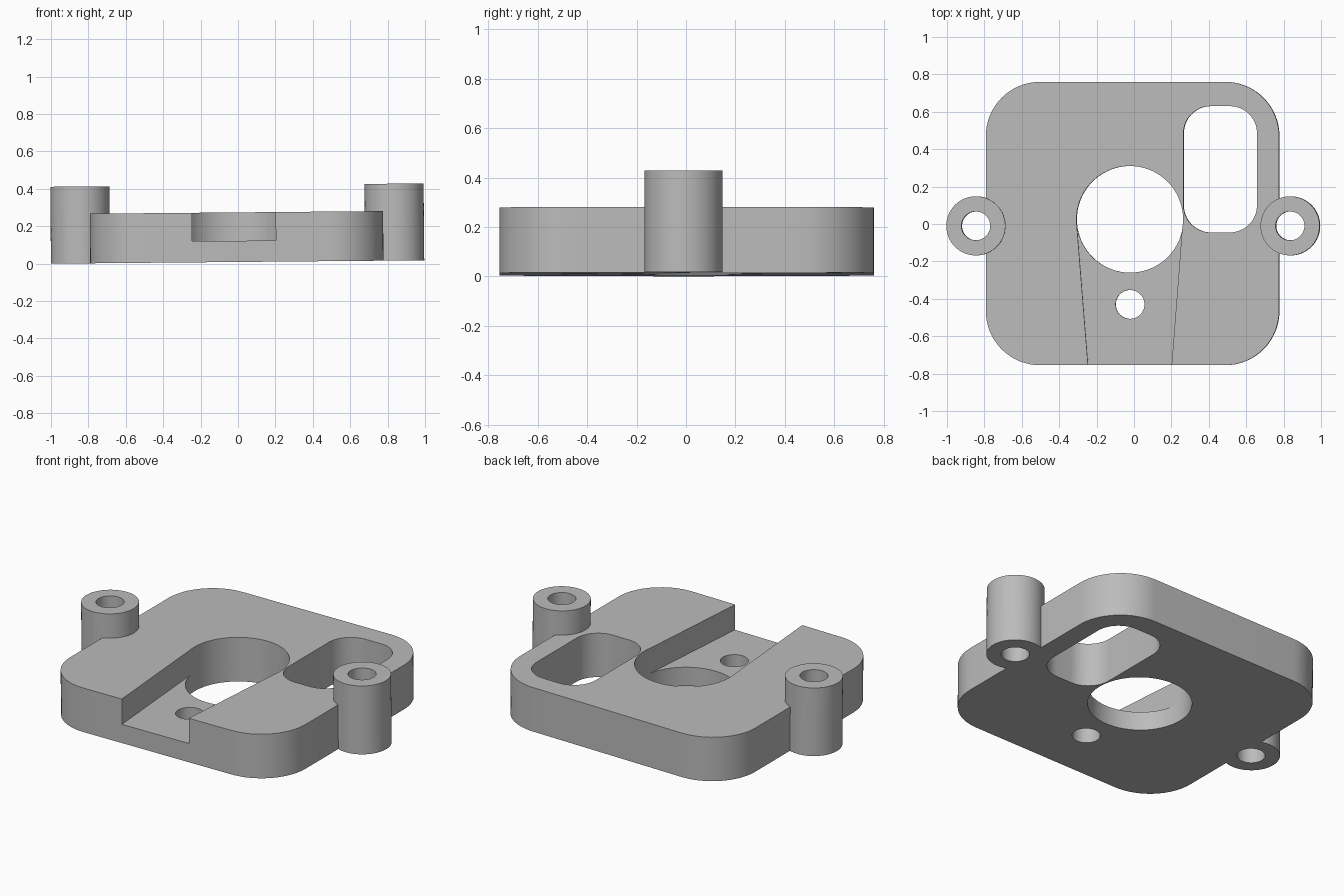
import bpy
import bmesh
from math import cos, sin, pi, radians
from mathutils import Matrix

cube = bpy.data.objects.get("Cube")
if cube:
    bpy.data.objects.remove(cube, do_unlink=True)

grey = bpy.data.materials.new("plain grey")
grey.use_nodes = True
grey.diffuse_color = (0.5, 0.5, 0.5, 1)
grey.node_tree.nodes["Principled BSDF"].inputs["Base Color"].default_value = (0.5, 0.5, 0.5, 1)


def rounded_rect(x0, x1, y0, y1, r, steps=16):
    corners = [(x1 - r, y1 - r), (x0 + r, y1 - r), (x0 + r, y0 + r), (x1 - r, y0 + r)]
    return [(cx + r * cos(pi / 2 * (q + i / steps)), cy + r * sin(pi / 2 * (q + i / steps)))
            for q, (cx, cy) in enumerate(corners) for i in range(steps + 1)]


def circle(cx, cy, r, n=64):
    return [(cx + r * cos(2 * pi * i / n), cy + r * sin(2 * pi * i / n)) for i in range(n)]


def prism(name, outline, z0, z1):
    bm = bmesh.new()
    face = bm.faces.new([bm.verts.new((x, y, z0)) for x, y in outline])
    top = bmesh.ops.extrude_face_region(bm, geom=[face])["geom"]
    bmesh.ops.translate(bm, vec=(0, 0, z1 - z0),
                        verts=[v for v in top if isinstance(v, bmesh.types.BMVert)])
    bmesh.ops.recalc_face_normals(bm, faces=bm.faces)
    mesh = bpy.data.meshes.new(name)
    bm.to_mesh(mesh)
    bm.free()
    mesh.materials.append(grey)
    obj = bpy.data.objects.new(name, mesh)
    bpy.context.collection.objects.link(obj)
    return obj


def combine(target, other, operation):
    mod = target.modifiers.new("combine", 'BOOLEAN')
    mod.operation = operation
    mod.solver = 'EXACT'
    mod.object = other
    bpy.context.view_layer.objects.active = target
    bpy.ops.object.modifier_apply(modifier=mod.name)
    bpy.data.objects.remove(other, do_unlink=True)


BASE, TOP, BOSS_TOP, FLOOR = 0.009, 0.274, 0.42, 0.122
BOSSES = [(-0.842, -0.01), (0.838, -0.01)]

# Rounded plate with a boss on each side
plate = prism("mounting_plate", rounded_rect(-0.79, 0.778, -0.755, 0.76, 0.29), BASE, TOP)
for x, y in BOSSES:
    combine(plate, prism("boss", circle(x, y, 0.158), BASE, BOSS_TOP), 'UNION')

# Tapered channel open to the front
channel = [(-0.305, 0.025), (-0.304, 0.0), (-0.24, -0.8), (0.2, -0.8), (0.262, 0.0), (0.264, 0.025)]
combine(plate, prism("channel", channel, FLOOR, 1), 'DIFFERENCE')

# Main bore, small hole, slot and boss holes
holes = [circle(-0.02, 0.025, 0.285, 96), circle(-0.02, -0.43, 0.077, 48),
         rounded_rect(0.267, 0.66, -0.045, 0.63, 0.145)]
holes += [circle(x, y, 0.077, 48) for x, y in BOSSES]
for outline in holes:
    combine(plate, prism("hole", outline, -1, 1), 'DIFFERENCE')

# The whole part leans very slightly to one side
plate.data.transform(Matrix.Rotation(-0.009, 4, 'Y'))

bpy.ops.object.select_all(action='DESELECT')
plate.select_set(True)
bpy.context.view_layer.objects.active = plate
bpy.ops.object.shade_smooth_by_angle(angle=radians(30))
